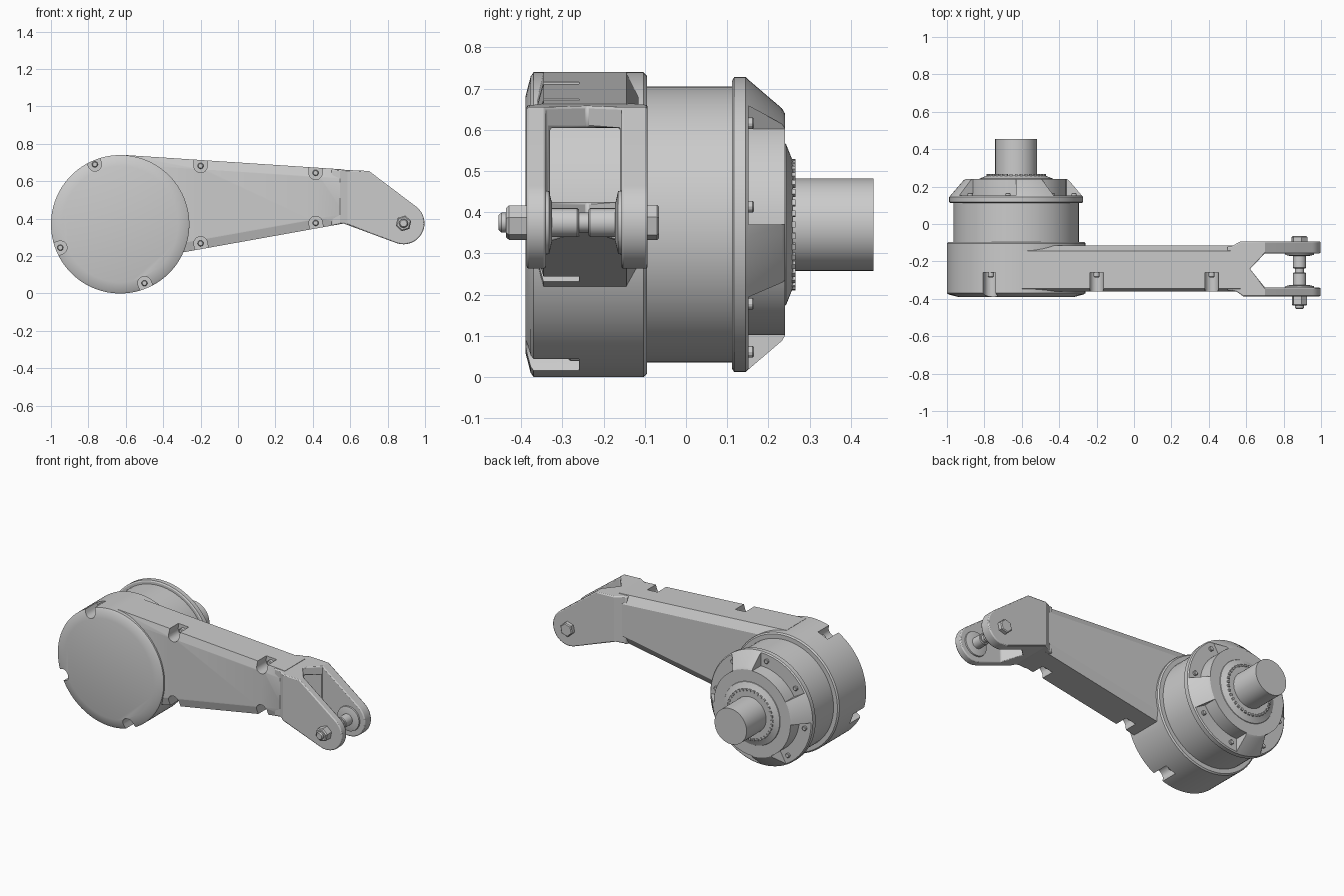
import bpy, bmesh
from math import sin, cos, pi, radians, atan2

if "Cube" in bpy.data.objects:
    bpy.data.objects.remove(bpy.data.objects["Cube"])

HUB = (-0.63, 0.37)      # motor axis in x, z
PIN = (0.885, 0.375)     # clevis bolt axis


def loft(name, rings):
    """Skin equal-length rings of 3D points and cap both ends."""
    bm = bmesh.new()
    vs = [[bm.verts.new(p) for p in r] for r in rings]
    n = len(vs[0])
    for a, b in zip(vs, vs[1:]):
        for i in range(n):
            j = (i + 1) % n
            bm.faces.new((a[i], a[j], b[j], b[i]))
    bm.faces.new(vs[0])
    bm.faces.new(vs[-1])
    bmesh.ops.recalc_face_normals(bm, faces=bm.faces)
    me = bpy.data.meshes.new(name)
    bm.to_mesh(me)
    bm.free()
    ob = bpy.data.objects.new(name, me)
    bpy.context.collection.objects.link(ob)
    return ob


def lathe(name, centre, profile, n=72, turn=0.0):
    """Turn a (y, radius) profile about an axis parallel to y."""
    return loft(name, [[(centre[0] + r * cos(2 * pi * i / n + turn), y,
                         centre[1] + r * sin(2 * pi * i / n + turn)) for i in range(n)]
                       for y, r in profile])


def prism_y(name, pts, y0, y1):
    return loft(name, [[(x, y, z) for x, z in pts] for y in (y0, y1)])


def prism_z(name, pts, z0, z1):
    return loft(name, [[(x, y, z) for x, y in pts] for z in (z0, z1)])


def arc(c, r, a0, a1, n):
    return [(c[0] + r * cos(radians(a0 + (a1 - a0) * i / n)),
             c[1] + r * sin(radians(a0 + (a1 - a0) * i / n))) for i in range(n + 1)]


def cut(ob, cutter, op='DIFFERENCE'):
    m = ob.modifiers.new("cut", 'BOOLEAN')
    m.operation, m.object, m.solver = op, cutter, 'EXACT'
    bpy.context.view_layer.objects.active = ob
    bpy.ops.object.modifier_apply(modifier=m.name)


def drop(ob):
    bpy.data.objects.remove(ob, do_unlink=True)


# Round gear housing with a chamfered front cover
housing = lathe("gear_housing", HUB, [(-0.39, 0.31), (-0.377, 0.36), (-0.37, 0.37),
                                      (-0.103, 0.37), (-0.095, 0.362)], 96)

# Tapering arm, chamfered more on the back than on the front
def arm_ring(y, d):
    return [(-0.60, y, 0.74 - d), (0.57, y, 0.663 - d),
            (0.57, y, 0.375 + d), (-0.60, y, 0.165 + d)]

arm = loft("arm", [arm_ring(-0.36, 0.05), arm_ring(-0.346, 0.0),
                   arm_ring(-0.145, 0.0), arm_ring(-0.115, 0.05)])

# Fork: top-view outline intersected with the side outline
fork = prism_z("fork", [(0.50, -0.355), (0.545, -0.36), (0.585, -0.387), (1.02, -0.387),
                        (1.02, -0.34), (0.70, -0.34), (0.62, -0.24), (0.70, -0.157),
                        (1.02, -0.157), (1.02, -0.093), (0.57, -0.093), (0.52, -0.12),
                        (0.50, -0.12)], 0.1, 0.9)
side = prism_y("fork_side", [(0.50, 0.664), (0.70, 0.655)] + arc(PIN, 0.112, 53, -110, 24)
               + [(0.565, 0.374), (0.50, 0.363)], -0.6, 0.2)
cut(fork, side, 'INTERSECT')
drop(side)

# Hollow inside of the arm, open toward the fork
tunnel = prism_y("tunnel", [(-0.4, 0.605), (0.72, 0.605), (0.72, 0.425), (-0.4, 0.425)],
                 -0.33, -0.16)
cut(arm, tunnel)
cut(fork, tunnel)
drop(tunnel)

# Screw pockets on the rim: (x, z, outward angle, part)
pockets = [(-0.2, 0.682, 87, arm), (0.415, 0.645, 87, arm),
           (0.415, 0.377, -80, arm), (-0.2, 0.268, -80, arm)]
for x, z in [(-0.765, 0.69), (-0.95, 0.245), (-0.50, 0.055)]:
    pockets.append((x, z, atan2(z - HUB[1], x - HUB[0]) * 180 / pi, housing))
for x, z, a, part in pockets:
    pts = arc((x, z), 0.036, a + 90, a + 270, 12)
    ox, oz = 0.12 * cos(radians(a)), 0.12 * sin(radians(a))
    pts += [(pts[-1][0] + ox, pts[-1][1] + oz), (pts[0][0] + ox, pts[0][1] + oz)]
    c = prism_y("pocket", pts, -0.45, -0.26)
    cut(part, c)
    drop(c)
    lathe("pocket_screw", (x, z), [(-0.285, 0.012), (-0.28, 0.016), (-0.255, 0.016)], 12)

# Motor can and end bell
lathe("motor_can", HUB, [(-0.11, 0.335), (0.12, 0.335)])
bell = lathe("end_bell", HUB, [(0.112, 0.350), (0.117, 0.358), (0.145, 0.358),
                               (0.150, 0.353), (0.233, 0.282), (0.24, 0.27)])
for k in range(4):
    a = 30 + 90 * k
    c = prism_y("bell_window", arc(HUB, 0.268, a - 30, a + 30, 16)
                + arc(HUB, 0.45, a + 30, a - 30, 16), 0.152, 0.3)
    cut(bell, c)
    drop(c)
    for s in (-22, 22):
        p = arc(HUB, 0.312, a + s, a + s, 1)[0]
        lathe("bell_screw", p, [(0.145, 0.014), (0.162, 0.014), (0.165, 0.011)], 12)

# Shaft collar with a ring of small teeth, and the shaft
lathe("shaft_collar", HUB, [(0.235, 0.20), (0.243, 0.195), (0.257, 0.16), (0.26, 0.155)])
for k in range(36):
    a = k * 10
    prism_y("collar_tooth", arc(HUB, 0.146, a - 2.5, a + 2.5, 1)
            + arc(HUB, 0.160, a + 2.5, a - 2.5, 1), 0.25, 0.266)
lathe("output_shaft", HUB, [(0.23, 0.112), (0.455, 0.112)])

# Clevis bolt, nut, washers and spacers
lathe("bolt_rod", PIN, [(-0.455, 0.018), (-0.448, 0.024), (-0.08, 0.024)], 24)
lathe("bolt_head", PIN, [(-0.095, 0.044), (-0.07, 0.044), (-0.065, 0.038)], 6, 0.3)
lathe("bolt_nut", PIN, [(-0.437, 0.036), (-0.43, 0.043), (-0.385, 0.043)], 6, 0.3)
for name, y, s in (("front", -0.342, 1), ("back", -0.155, -1)):
    lathe(name + "_washer", PIN, [(y, 0.078), (y + s * 0.010, 0.076), (y + s * 0.017, 0.045)], 40)
    lathe(name + "_spacer", PIN, [(y + s * 0.012, 0.035), (y + s * 0.078, 0.035),
                                  (y + s * 0.082, 0.031)], 24)

# Soft edges on the fork, then smooth shading with sharp creases
bev = fork.modifiers.new("edge", 'BEVEL')
bev.width, bev.segments, bev.limit_method, bev.angle_limit = 0.006, 2, 'ANGLE', radians(50)
bpy.ops.object.select_all(action='SELECT')
bpy.context.view_layer.objects.active = arm
bpy.ops.object.shade_smooth_by_angle(angle=radians(25))
